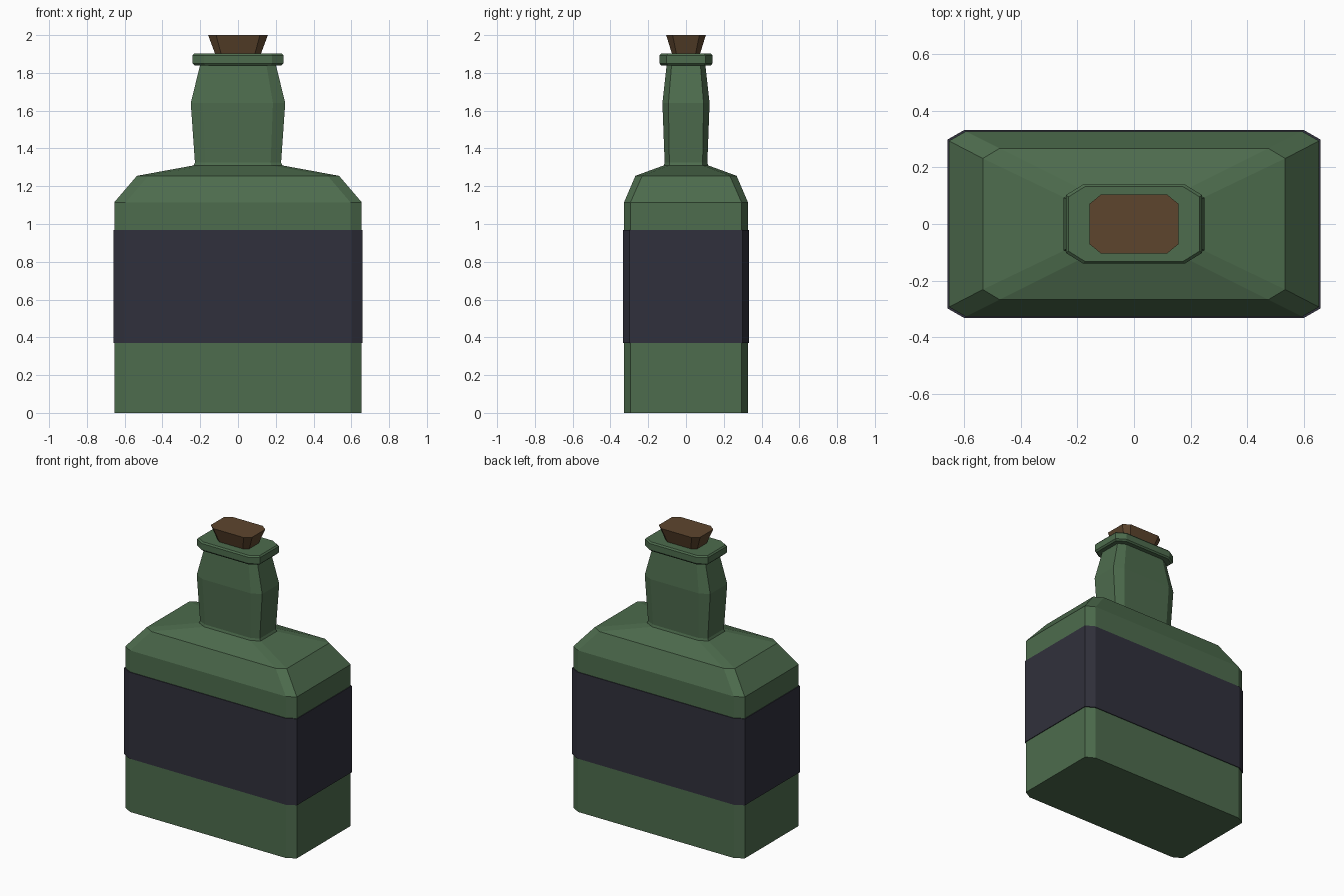
import bpy, bmesh

if "Cube" in bpy.data.objects:
    bpy.data.objects.remove(bpy.data.objects["Cube"])


def material(name, color):
    m = bpy.data.materials.new(name)
    m.diffuse_color = (*color, 1)
    m.use_nodes = True
    m.node_tree.nodes["Principled BSDF"].inputs["Base Color"].default_value = m.diffuse_color
    return m


def loft(name, rings, mat):
    """Stack chamfered rectangles: (z, half x, half y, chamfer x, chamfer y)."""
    bm = bmesh.new()
    loops = []
    for z, x, y, cx, cy in rings:
        pts = [(x, -y + cy), (x, y - cy), (x - cx, y), (-x + cx, y),
               (-x, y - cy), (-x, -y + cy), (-x + cx, -y), (x - cx, -y)]
        loops.append([bm.verts.new((px, py, z)) for px, py in pts])
    for low, high in zip(loops, loops[1:]):
        for i in range(8):
            j = (i + 1) % 8
            bm.faces.new((low[i], low[j], high[j], high[i]))
    bm.faces.new(loops[0][::-1])
    bm.faces.new(loops[-1])
    mesh = bpy.data.meshes.new(name)
    bm.to_mesh(mesh)
    bm.free()
    mesh.materials.append(mat)
    ob = bpy.data.objects.new(name, mesh)
    bpy.context.collection.objects.link(ob)
    return ob


glass = material("green_glass", (0.075, 0.15, 0.075))
paper = material("dark_label", (0.03, 0.03, 0.045))
wood = material("cork_brown", (0.11, 0.06, 0.027))

# Bottle body, sloped shoulder and swelling neck
loft("bottle", [
    (0.00, 0.655, 0.328, 0.06, 0.034),
    (1.115, 0.655, 0.328, 0.06, 0.034),
    (1.255, 0.535, 0.268, 0.06, 0.036),
    (1.31, 0.235, 0.118, 0.06, 0.03),
    (1.325, 0.228, 0.113, 0.055, 0.025),
    (1.64, 0.25, 0.125, 0.065, 0.032),
    (1.845, 0.20, 0.102, 0.05, 0.026),
], glass)

# Lip with softened edges
loft("lip", [
    (1.84, 0.23, 0.132, 0.058, 0.036),
    (1.85, 0.24, 0.14, 0.06, 0.037),
    (1.893, 0.24, 0.14, 0.06, 0.037),
    (1.903, 0.232, 0.132, 0.058, 0.036),
], glass)

# Label wrapped round the body
loft("label", [
    (0.37, 0.66, 0.333, 0.06, 0.034),
    (0.967, 0.66, 0.333, 0.06, 0.034),
], paper)

# Tapered stopper
loft("stopper", [
    (1.88, 0.115, 0.07, 0.03, 0.022),
    (1.903, 0.122, 0.075, 0.032, 0.024),
    (2.00, 0.158, 0.105, 0.042, 0.034),
], wood)
